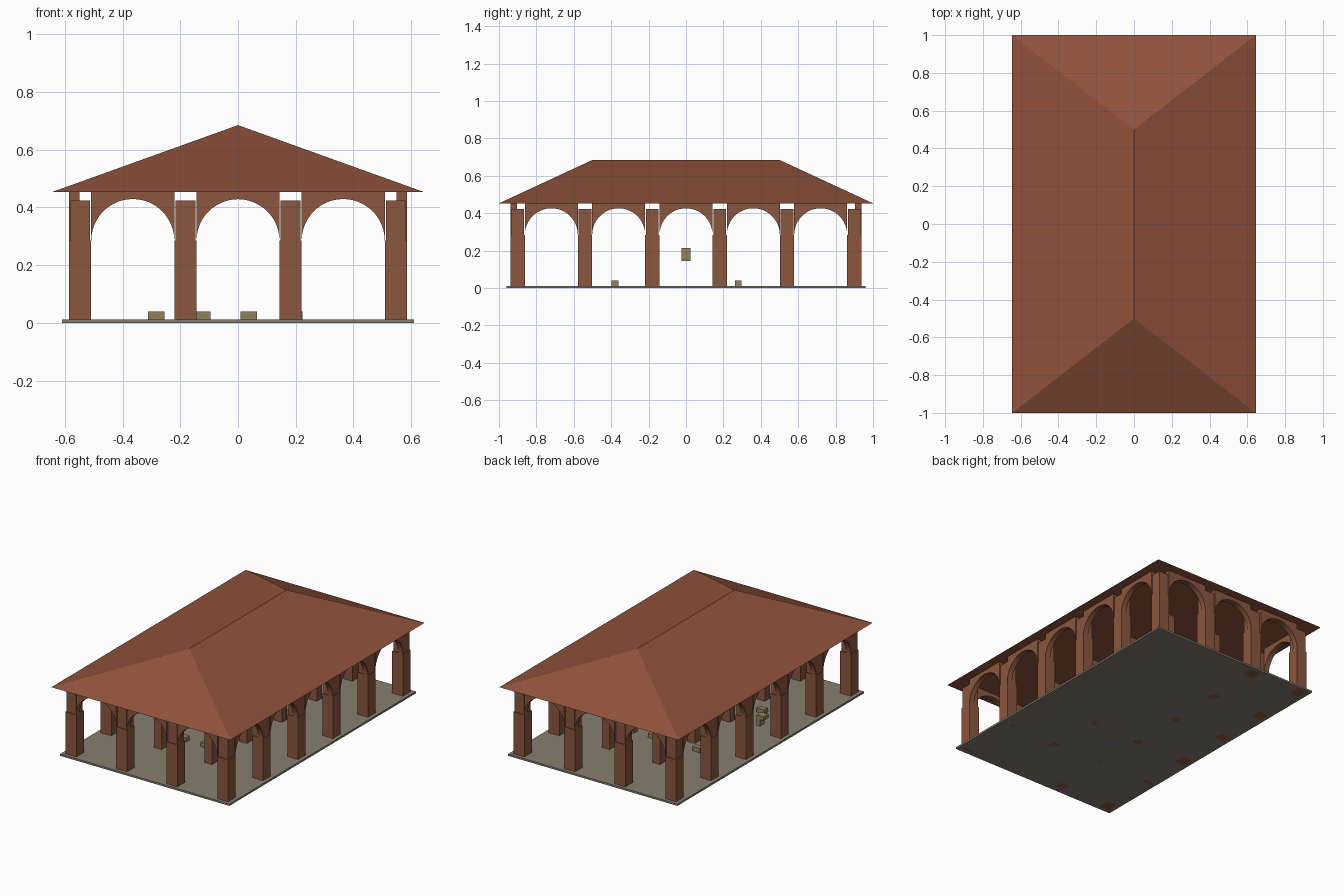
import bpy, bmesh, math
from mathutils import Matrix, Vector

if "Cube" in bpy.data.objects:
    bpy.data.objects.remove(bpy.data.objects["Cube"])


def mat(name, col):
    m = bpy.data.materials.new(name)
    m.diffuse_color = (*col, 1)
    m.use_nodes = True
    m.node_tree.nodes["Principled BSDF"].inputs["Base Color"].default_value = m.diffuse_color
    return m


ROOF = mat("roof_tile", (0.28, 0.085, 0.045))
BRICK = mat("brick", (0.26, 0.095, 0.05))
STONE = mat("stone", (0.24, 0.21, 0.16))
WOOD = mat("pale_wood", (0.28, 0.22, 0.11))


def finish(bm, name, material):
    bmesh.ops.recalc_face_normals(bm, faces=bm.faces)
    me = bpy.data.meshes.new(name)
    bm.to_mesh(me)
    bm.free()
    me.materials.append(material)
    ob = bpy.data.objects.new(name, me)
    bpy.context.collection.objects.link(ob)
    return ob


def box(name, lo, hi, material):
    bm = bmesh.new()
    lo, hi = Vector(lo), Vector(hi)
    size = hi - lo
    bmesh.ops.create_cube(bm, size=1, matrix=Matrix.Translation((lo + hi) / 2) @ Matrix.Diagonal((*size, 1)))
    return finish(bm, name, material)


def post(name, x, y, w, top, material=BRICK, d=None):
    d = d or w
    return box(name, (x - w / 2, y - d / 2, 0), (x + w / 2, y + d / 2, top), material)


SPRING, EAVE = 0.285, 0.453
XS = [-0.547, -0.182, 0.182, 0.547]
YS = [-0.9, -0.54, -0.18, 0.18, 0.54, 0.9]
BASE_W, SHAFT_W, THICK = 0.077, 0.068, 0.036


def arch(name, centre, r, angle):
    # spandrel panel with a half-round opening; its outer face looks along local -y
    bm = bmesh.new()
    n = 24
    pts = [(-r * math.cos(math.pi * i / n), SPRING + r * math.sin(math.pi * i / n)) for i in range(n + 1)]
    pts += [(r, EAVE), (-r, EAVE)]
    face = bm.faces.new([bm.verts.new((x, -BASE_W / 2, z)) for x, z in pts])
    ext = bmesh.ops.extrude_face_region(bm, geom=[face])
    verts = [v for v in ext["geom"] if isinstance(v, bmesh.types.BMVert)]
    bmesh.ops.translate(bm, verts=verts, vec=(0, THICK, 0))
    bm.transform(Matrix.Translation((*centre, 0)) @ Matrix.Rotation(angle, 4, 'Z'))
    finish(bm, name, BRICK)


# floor slab
box("floor_slab", (-0.61, -0.96, 0), (0.61, 0.96, 0.012), STONE)

# hipped roof with flat underside
bm = bmesh.new()
a, b, c, d = [bm.verts.new((x, y, EAVE)) for x, y in ((-0.645, -1), (0.645, -1), (0.645, 1), (-0.645, 1))]
r0, r1 = [bm.verts.new((0, y, 0.685)) for y in (-0.5, 0.5)]
for f in ((a, b, r0), (b, c, r1, r0), (c, d, r1), (d, a, r0, r1), (d, c, b, a)):
    bm.faces.new(f)
finish(bm, "hip_roof", ROOF)

# pillars: stepped ones around the edge, slimmer ones inside
for i, x in enumerate(XS):
    for j, y in enumerate(YS):
        if i in (0, 3) or j in (0, 5):
            post("pillar_base", x, y, BASE_W, SPRING)
            post("pillar_shaft", x, y, SHAFT_W, 0.424)
        else:
            post("inner_pillar", x, y, 0.055, 0.424)

# arches along all four sides
for x0, x1 in zip(XS, XS[1:]):
    r = (x1 - x0 - BASE_W) / 2
    arch("front_arch", ((x0 + x1) / 2, YS[0]), r, 0)
    arch("back_arch", ((x0 + x1) / 2, YS[-1]), r, math.pi)
for y0, y1 in zip(YS, YS[1:]):
    r = (y1 - y0 - BASE_W) / 2
    arch("right_arch", (XS[-1], (y0 + y1) / 2), r, math.pi / 2)
    arch("left_arch", (XS[0], (y0 + y1) / 2), r, -math.pi / 2)

# two rows of low seats
for y in (-0.38, 0.28):
    for x in (-0.283, -0.123, 0.037, 0.195):
        post("low_seat", x, y, 0.056, 0.04, WOOD, 0.036)

# small bracket in the middle left archway
box("bracket_top", (-0.577, -0.025, 0.188), (-0.525, 0.025, 0.213), WOOD)
box("bracket_stem", (-0.55, -0.025, 0.144), (-0.525, 0.025, 0.188), WOOD)
